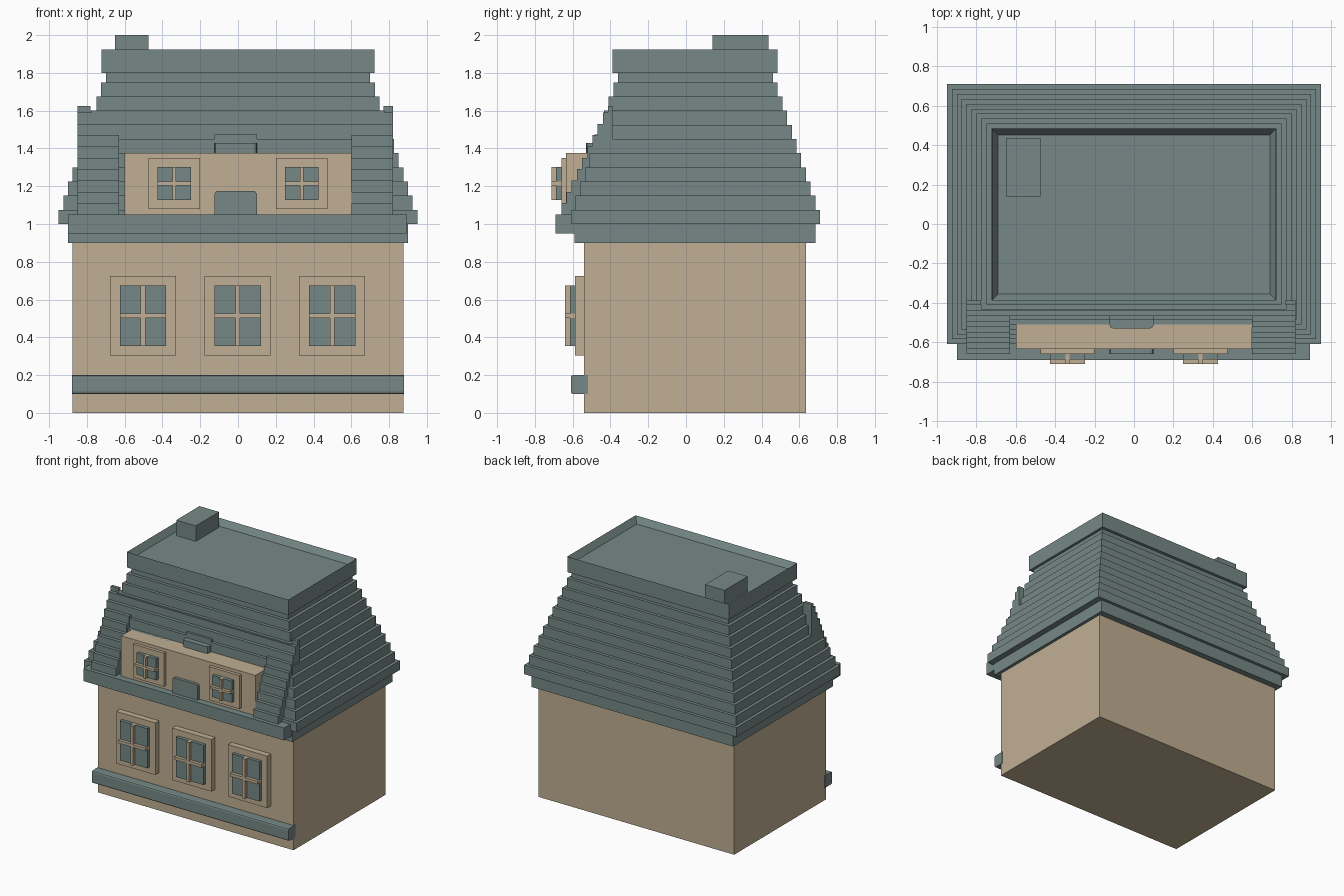
import bpy
import bmesh
import math
from mathutils import Matrix, Vector

if "Cube" in bpy.data.objects:
    bpy.data.objects.remove(bpy.data.objects["Cube"])


def make_material(name, rgb):
    mat = bpy.data.materials.new(name)
    mat.use_nodes = True
    mat.diffuse_color = (*rgb, 1)
    mat.node_tree.nodes["Principled BSDF"].inputs["Base Color"].default_value = (*rgb, 1)
    return mat


SLATE = make_material("slate_grey_green", (0.181, 0.25, 0.24))
TAN = make_material("sand_tan", (0.527, 0.429, 0.292))


def add_box(bm, x, y, z):
    """Add a box given (min, max) on each axis."""
    ranges = (x, y, z)
    size = [b - a for a, b in ranges]
    mid = Vector([(a + b) / 2 for a, b in ranges])
    return bmesh.ops.create_cube(
        bm, size=1, matrix=Matrix.Translation(mid) @ Matrix.Diagonal((*size, 1)))["verts"]


def finish(name, bm, mat):
    mesh = bpy.data.meshes.new(name)
    bm.to_mesh(mesh)
    bm.free()
    mesh.materials.append(mat)
    obj = bpy.data.objects.new(name, mesh)
    bpy.context.collection.objects.link(obj)
    return obj


def boxes(name, mat, *parts):
    bm = bmesh.new()
    for part in parts:
        add_box(bm, *part)
    return finish(name, bm, mat)


def chamfered(name, mat, part, width, rule):
    """Box with the edges picked by rule(midpoint, direction) rounded."""
    bm = bmesh.new()
    add_box(bm, *part)
    edges = [e for e in bm.edges
             if rule((e.verts[0].co + e.verts[1].co) / 2, e.verts[1].co - e.verts[0].co)]
    bmesh.ops.bevel(bm, geom=edges, offset=width, segments=2, profile=0.5, affect='EDGES')
    return finish(name, bm, mat)


# Walls and plinth band
boxes("walls", TAN, ((-0.875, 0.875), (-0.54, 0.635), (0, 0.92)))
chamfered("plinth_band", SLATE, ((-0.879, 0.879), (-0.61, -0.52), (0.1, 0.2)), 0.012,
          lambda mid, d: abs(d.x) > 0.1 and mid.y < -0.6)

# Eaves and front ledge
boxes("eaves", SLATE, ((-0.9, 0.9), (-0.59, 0.685), (0.9, 1.0)))
boxes("front_ledge", SLATE, ((-0.9, 0.895), (-0.69, -0.55), (0.95, 1.05)))

# Stepped roof, every course set in from the one below
courses = []
for i in range(11):
    hx, hy = 0.95 - 0.025 * i, 0.66 - 0.025 * i
    z = 1.0 + 0.075 * i
    courses.append(((-hx, hx), (0.05 - hy, 0.05 + hy), (z, min(z + 0.075, 1.8))))
boxes("roof_courses", SLATE, *courses)

# Flat top with a raised rim
bm = bmesh.new()
add_box(bm, (-0.722, 0.722), (-0.388, 0.485), (1.8, 1.925))
top = [f for f in bm.faces if f.normal.z > 0.9]
bmesh.ops.inset_region(bm, faces=top, thickness=0.045)
bmesh.ops.translate(bm, verts=top[0].verts, vec=(0, 0, -0.05))
finish("roof_parapet", bm, SLATE)

# Chimney
boxes("chimney", SLATE, ((-0.65, -0.475), (0.14, 0.436), (1.86, 2.0)))

# Front slope: two stepped wings that join above the dormer
slope = []
for i in range(10):
    y = (-0.66 + 0.0275 * i, -0.388)
    z = (1.05 + 0.06 * i, 1.11 + 0.06 * i if i < 9 else 1.6)
    spans = [(-0.85, -0.63), (0.6, 0.82)] if i < 7 else [(-0.85, 0.82)]
    slope += [(span, y, z) for span in spans]
slope += [(span, (-0.412, -0.388), (1.6, 1.625)) for span in ((-0.85, -0.78), (0.77, 0.82))]
boxes("front_slope", SLATE, *slope)

# Dormer with its two clips
boxes("dormer", TAN, ((-0.6, 0.6), (-0.635, -0.47), (1.05, 1.375)))
chamfered("lower_dormer_clip", SLATE, ((-0.125, 0.1), (-0.66, -0.62), (1.04, 1.175)), 0.018,
          lambda mid, d: abs(d.y) > 0.01 and mid.z > 1.1)
chamfered("upper_dormer_clip", SLATE, ((-0.125, 0.1), (-0.53, -0.45), (1.36, 1.43)), 0.018,
          lambda mid, d: abs(d.z) > 0.01 and mid.y < -0.5)
boxes("clip_backing", SLATE, ((-0.125, 0.1), (-0.485, -0.45), (1.42, 1.475)))


def window(name, cx, cz, frame, glass, wall_y, frame_y, bar):
    """Framed window: four raised panes split by a cross of glazing bars."""
    fx, fz = frame
    gx, gz = glass
    boxes(name + "_frame", TAN,
          ((cx - fx, cx + fx), (frame_y, wall_y + 0.01), (cz - fz, cz + fz)))
    panes = []
    for sx in (-1, 1):
        for sz in (-1, 1):
            xs = sorted((cx + sx * bar, cx + sx * gx))
            zs = sorted((cz + sz * bar, cz + sz * gz))
            panes.append((xs, (frame_y - 0.027, frame_y + 0.005), zs))
    boxes(name + "_panes", SLATE, *panes)
    y = (frame_y - 0.052, frame_y + 0.005)
    boxes(name + "_bars", TAN,
          ((cx - bar, cx + bar), y, (cz - gz, cz + gz)),
          ((cx - gx, cx + gx), y, (cz - bar, cz + bar)))


# Ground floor windows
for side, x in (("right", -0.503), ("middle", -0.002), ("left", 0.498)):
    window(side + "_lower_window", x, 0.515, (0.175, 0.21), (0.123, 0.16), -0.54, -0.588, 0.012)

# Dormer windows
for side, x in (("right", -0.338), ("left", 0.338)):
    window(side + "_dormer_window", x, 1.215, (0.137, 0.135), (0.088, 0.087),
           -0.635, -0.66, 0.01)
